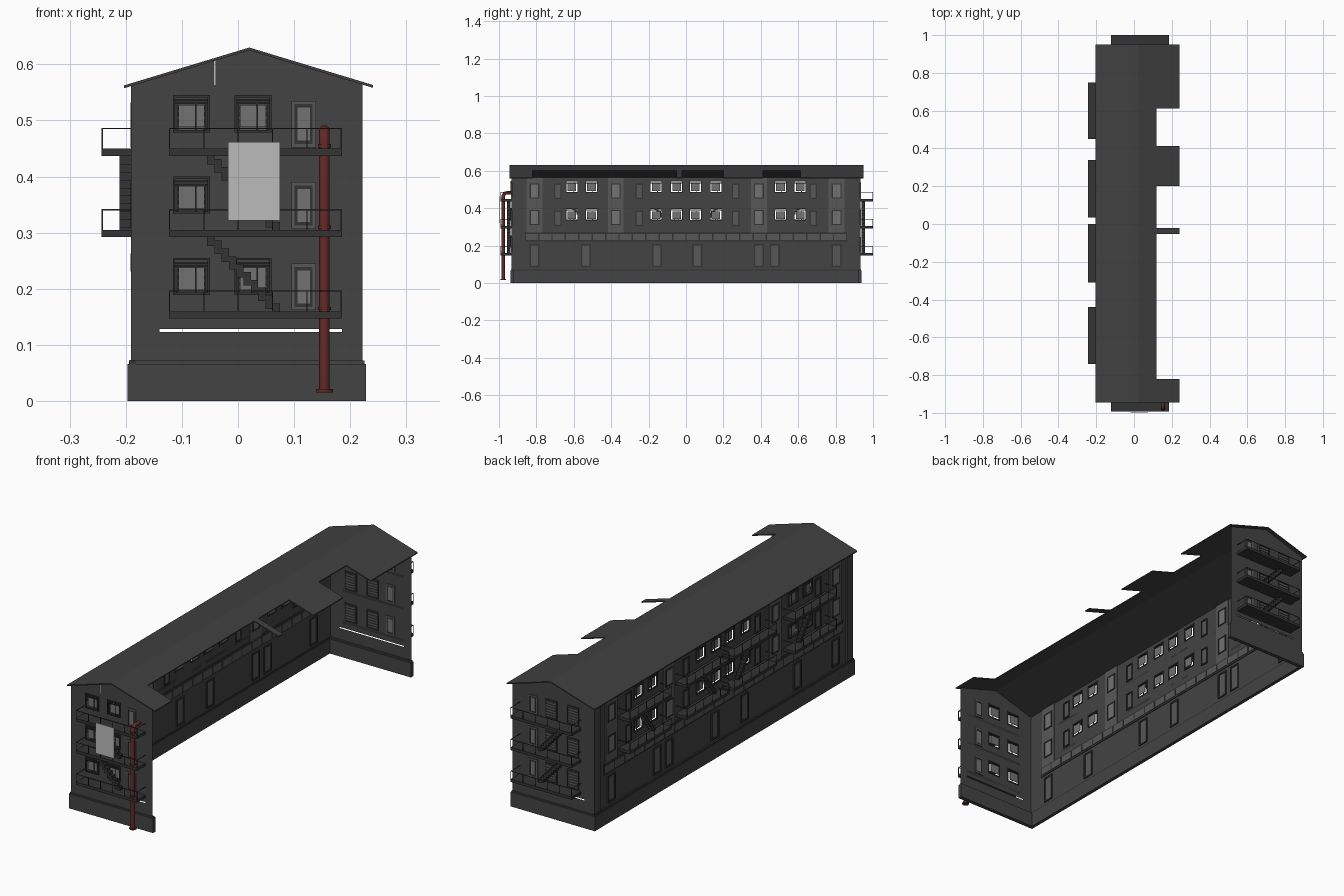
import bpy, bmesh, math
from mathutils import Vector

if "Cube" in bpy.data.objects:
    bpy.data.objects.remove(bpy.data.objects["Cube"])

def material(name, r, g=None, b=None):
    m = bpy.data.materials.new(name)
    m.diffuse_color = (r, r if g is None else g, r if b is None else b, 1)
    m.use_nodes = True
    m.node_tree.nodes["Principled BSDF"].inputs["Base Color"].default_value = m.diffuse_color
    return m

WALL = material("wall grey", 0.057)
ROOF = material("roof grey", 0.052)
DARK = material("dark metal", 0.033)
TRIM = material("trim grey", 0.095)
GLASS = material("pane grey", 0.17)
BOARD = material("board grey", 0.5)
RED = material("pipe red", 0.12, 0.022, 0.02)

parts = {}
def part(name, mat):
    if name not in parts:
        parts[name] = (bmesh.new(), mat)
    return parts[name][0]

# wall frames: u along the wall, z up, d outwards
def front(u, z, d): return Vector((u, -0.932 - d, z))
def back(u, z, d): return Vector((u, 0.932 + d, z))
def left(u, z, d): return Vector((-0.185 - d, u, z))

def hexa(bm, lower, upper):
    a = [bm.verts.new(p) for p in lower]
    b = [bm.verts.new(p) for p in upper]
    bm.faces.new(a)
    bm.faces.new(b)
    for i in range(4):
        j = (i + 1) % 4
        bm.faces.new((a[i], a[j], b[j], b[i]))

def box(name, mat, P, u0, u1, z0, z1, d0, d1):
    hexa(part(name, mat),
         [P(u0, z0, d0), P(u1, z0, d0), P(u1, z0, d1), P(u0, z0, d1)],
         [P(u0, z1, d0), P(u1, z1, d0), P(u1, z1, d1), P(u0, z1, d1)])

def wall(name, P, u0, u1, z0, z1, holes):
    # sheet of cells, leaving the holes open
    bm = part(name, WALL)
    us = sorted({u0, u1} | {h[i] for h in holes for i in (0, 1)})
    zs = sorted({z0, z1} | {h[i] for h in holes for i in (2, 3)})
    grid = {}
    def v(u, z):
        if (u, z) not in grid:
            grid[u, z] = bm.verts.new(P(u, z, 0))
        return grid[u, z]
    for a, b in zip(us, us[1:]):
        for c, d in zip(zs, zs[1:]):
            um, zm = (a + b) / 2, (c + d) / 2
            if not any(h[0] < um < h[1] and h[2] < zm < h[3] for h in holes):
                bm.faces.new((v(a, c), v(b, c), v(b, d), v(a, d)))

def frame(name, mat, P, u0, u1, z0, z1, w, d0, d1):
    box(name, mat, P, u0, u0 + w, z0, z1, d0, d1)
    box(name, mat, P, u1 - w, u1, z0, z1, d0, d1)
    box(name, mat, P, u0 + w, u1 - w, z0, z0 + w, d0, d1)
    box(name, mat, P, u0 + w, u1 - w, z1 - w, z1, d0, d1)

def window_hole(u, z):
    return (u - 0.03, u + 0.03, z, z + 0.06)

def window(tag, P, u, z):
    # outer frame, blind bars on top, pane set free in the opening
    frame(tag + "_window_frames", DARK, P, u - 0.033, u + 0.033, z - 0.003, z + 0.063, 0.004, -0.002, 0.005)
    box(tag + "_window_panes", GLASS, P, u - 0.023, u + 0.023, z + 0.006, z + 0.046, -0.005, -0.003)
    box(tag + "_window_bars", DARK, P, u + 0.006, u + 0.009, z, z + 0.05, -0.003, 0)
    for k in range(2):
        box(tag + "_window_bars", DARK, P, u - 0.03, u + 0.03, z + 0.047 + 0.006 * k, z + 0.05 + 0.006 * k, -0.002, 0.002)

def door(tag, P, u, z0, z1, w):
    # raised surround with an inner leaf, showing on both sides of the sheet wall
    frame(tag + "_door_frames", TRIM, P, u - w / 2, u + w / 2, z0, z1, 0.006, -0.004, 0.004)
    box(tag + "_door_leaves", DARK, P, u - w / 2 + 0.006, u + w / 2 - 0.006, z0 + 0.006, z1 - 0.006, -0.002, 0.002)
    box(tag + "_door_panels", GLASS, P, u - w / 2 + 0.011, u + w / 2 - 0.011, z0 + 0.012, z1 - 0.012, -0.003, 0.003)

def balcony(tag, P, u0, u1, z, depth):
    box(tag + "_balcony_slabs", DARK, P, u0, u1, z, z + 0.013, 0, depth)
    n, t, top = 5, 0.002, z + 0.05
    for i in range(n + 1):
        u = u0 + (u1 - u0 - t) * i / n
        box(tag + "_railings", DARK, P, u, u + t, z + 0.013, top, depth - t, depth)
    box(tag + "_railings", DARK, P, u0, u1, top - t, top, depth - t, depth)
    for u in (u0, u1 - t):
        box(tag + "_railings", DARK, P, u, u + t, top - t, top, 0, depth)

def stairs(tag, P, ua, ub, z_top, z_bot, steps=10):
    du, dz = (ub - ua) / steps, (z_top - z_bot) / steps
    for i in range(steps):
        u, z = ua + du * i, z_top - dz * i
        box(tag + "_stairs", DARK, P, min(u, u + du), max(u, u + du), z - 1.7 * dz, z, 0.006, 0.026)

FLOORS = (0.147, 0.292, 0.437)

# gable end walls with windows, doors, balconies and stairs
for tag, P, depth in (("front", front, 0.06), ("back", back, 0.068)):
    is_front = tag == "front"
    holes = [(-0.14, 0.185, 0.123, 0.128)]
    for z in FLOORS:
        for u in (-0.083, 0.027):
            if is_front:
                holes.append(window_hole(u, z + 0.045))
                window(tag, P, u, z + 0.045)
            else:
                # tall louvred windows
                frame("back_louvre_frames", DARK, P, u - 0.03, u + 0.03, z + 0.015, z + 0.1, 0.005, -0.004, 0.004)
                for k in range(6):
                    box("back_louvres", TRIM, P, u - 0.024, u + 0.024, z + 0.022 + 0.012 * k, z + 0.03 + 0.012 * k, -0.003, 0.003)
        door(tag, P, 0.117, z + 0.015, z + 0.098, 0.044)
        balcony(tag, P, -0.123, 0.185, z, depth)
    for z in FLOORS[1:]:
        stairs(tag, P, -0.055, 0.075, z + 0.008, z - 0.132)
    wall(tag + "_wall", P, -0.188, 0.222, 0.07, 0.565, holes)
    bm = part(tag + "_gable", WALL)
    bm.faces.new([bm.verts.new(P(u, z, 0)) for u, z in ((-0.188, 0.565), (0.222, 0.565), (0.02, 0.626))])
    box(tag + "_plinth", WALL, P, -0.197, 0.228, 0, 0.066, -0.012, 0.006)
    box(tag + "_plinth", WALL, P, -0.194, 0.225, 0.066, 0.072, -0.008, 0.003)
box("gable_slit", BOARD, front, -0.043, -0.0405, 0.563, 0.61, 0, 0.002)

# long left wall with its openings
win_u = [s for a in (0.05, 0.16, 0.505, 0.61) for s in (-a, a)]
wall("left_wall", left, -0.932, 0.932, 0.07, 0.567,
     [window_hole(u, z) for u in win_u for z in (0.337, 0.485)])
for u in win_u:
    for z in (0.337, 0.485):
        window("left", left, u, z)
for u in (-0.685, -0.25, 0.265, 0.68):
    for z in (0.305, 0.45):
        frame("left_balcony_doors", DARK, left, u - 0.02, u + 0.02, z, z + 0.083, 0.005, -0.004, 0.004)
        box("left_balcony_door_panels", TRIM, left, u - 0.013, u + 0.013, z + 0.008, z + 0.075, -0.002, 0.002)
box("left_plinth", WALL, left, -0.938, 0.938, 0, 0.066, -0.004, 0.012)
box("left_plinth_cap", DARK, left, -0.936, 0.936, 0.066, 0.073, -0.003, 0.008)

# lighter stairwell strips with their windows
for u in (-0.81, -0.375, 0.39, 0.805):
    box("stairwell_strips", TRIM, left, u - 0.042, u + 0.042, 0.27, 0.565, -0.003, 0.004)
    for z in (0.31, 0.452):
        frame("stairwell_frames", DARK, left, u - 0.026, u + 0.026, z, z + 0.08, 0.006, -0.006, 0.007)
        box("stairwell_panes", GLASS, left, u - 0.02, u + 0.02, z + 0.006, z + 0.074, -0.004, 0.005)

# panelled band between ground floor and upper floors
box("band", DARK, left, -0.86, 0.86, 0.222, 0.272, -0.003, 0.005)
for i in range(24):
    u = -0.86 + 1.72 * i / 24
    box("band_panels", TRIM, left, u + 0.004, u + 0.068, 0.231, 0.263, -0.005, 0.007)

# ground floor doors and corner strips
for u in (-0.81, -0.535, -0.155, 0.06, 0.39, 0.475, 0.805):
    frame("ground_door_frames", DARK, left, u - 0.027, u + 0.027, 0.085, 0.208, 0.007, -0.005, 0.006)
    box("ground_door_leaves", TRIM, left, u - 0.018, u + 0.018, 0.094, 0.2, -0.003, 0.003)
for s in (-1, 1):
    box("corner_strips", WALL, left, min(s * 0.89, s * 0.932), max(s * 0.89, s * 0.932), 0.07, 0.565, 0, 0.006)

# left balconies and the flights between them
for u0, u1, sa, sb in ((-0.74, -0.44, -0.63, -0.52), (-0.31, 0.0, -0.19, -0.08),
                       (0.035, 0.34, 0.19, 0.08), (0.45, 0.75, 0.63, 0.52)):
    for z in FLOORS[1:]:
        balcony("left", left, u0, u1, z, 0.058)
    stairs("left", left, sa, sb, 0.445, 0.305)

# roof: full left slope, shortened right slope, surviving eave pieces
def roof(x0, x1, y0, y1):
    h = lambda x: 0.63 - 0.0675 * abs(x - 0.02) / 0.223
    ring = [(x0, y0), (x1, y0), (x1, y1), (x0, y1)]
    hexa(part("roof", ROOF), [(x, y, h(x) - 0.005) for x, y in ring], [(x, y, h(x)) for x, y in ring])
roof(-0.203, 0.02, -0.944, 0.95)
roof(0.02, 0.118, -0.944, 0.95)
for y0, y1 in ((-0.944, -0.82), (-0.052, -0.022), (0.2, 0.413), (0.612, 0.95)):
    roof(0.118, 0.241, y0, y1)

# blank board hung on the front
box("board", BOARD, front, -0.018, 0.075, 0.322, 0.462, 0.065, 0.068)

for name, (bm, mat) in parts.items():
    bmesh.ops.recalc_face_normals(bm, faces=bm.faces)
    me = bpy.data.meshes.new(name)
    bm.to_mesh(me)
    bm.free()
    me.materials.append(mat)
    bpy.context.collection.objects.link(bpy.data.objects.new(name, me))

# red drain pipe with an elbow into the wall, and collars
pts = [(0.154, -0.978, 0.015), (0.154, -0.978, 0.462)]
pts += [(0.154, -0.958 - 0.02 * math.cos(a), 0.462 + 0.02 * math.sin(a)) for a in (0.4, 0.8, 1.2, 1.57)]
pts += [(0.154, -0.932, 0.482)]
cu = bpy.data.curves.new("drain_pipe", 'CURVE')
cu.dimensions = '3D'
cu.bevel_depth = 0.0095
cu.bevel_resolution = 3
cu.use_fill_caps = True
sp = cu.splines.new('POLY')
sp.points.add(len(pts) - 1)
for p, co in zip(sp.points, pts):
    p.co = (*co, 1)
cu.materials.append(RED)
bpy.context.collection.objects.link(bpy.data.objects.new("drain_pipe", cu))
for z, r in ((0.018, 0.015), (0.165, 0.0115), (0.31, 0.0115), (0.455, 0.0115)):
    bpy.ops.mesh.primitive_cylinder_add(vertices=16, radius=r, depth=0.006, location=(0.154, -0.978, z))
    bpy.context.object.name = "pipe_collar"
    bpy.context.object.data.materials.append(RED)
